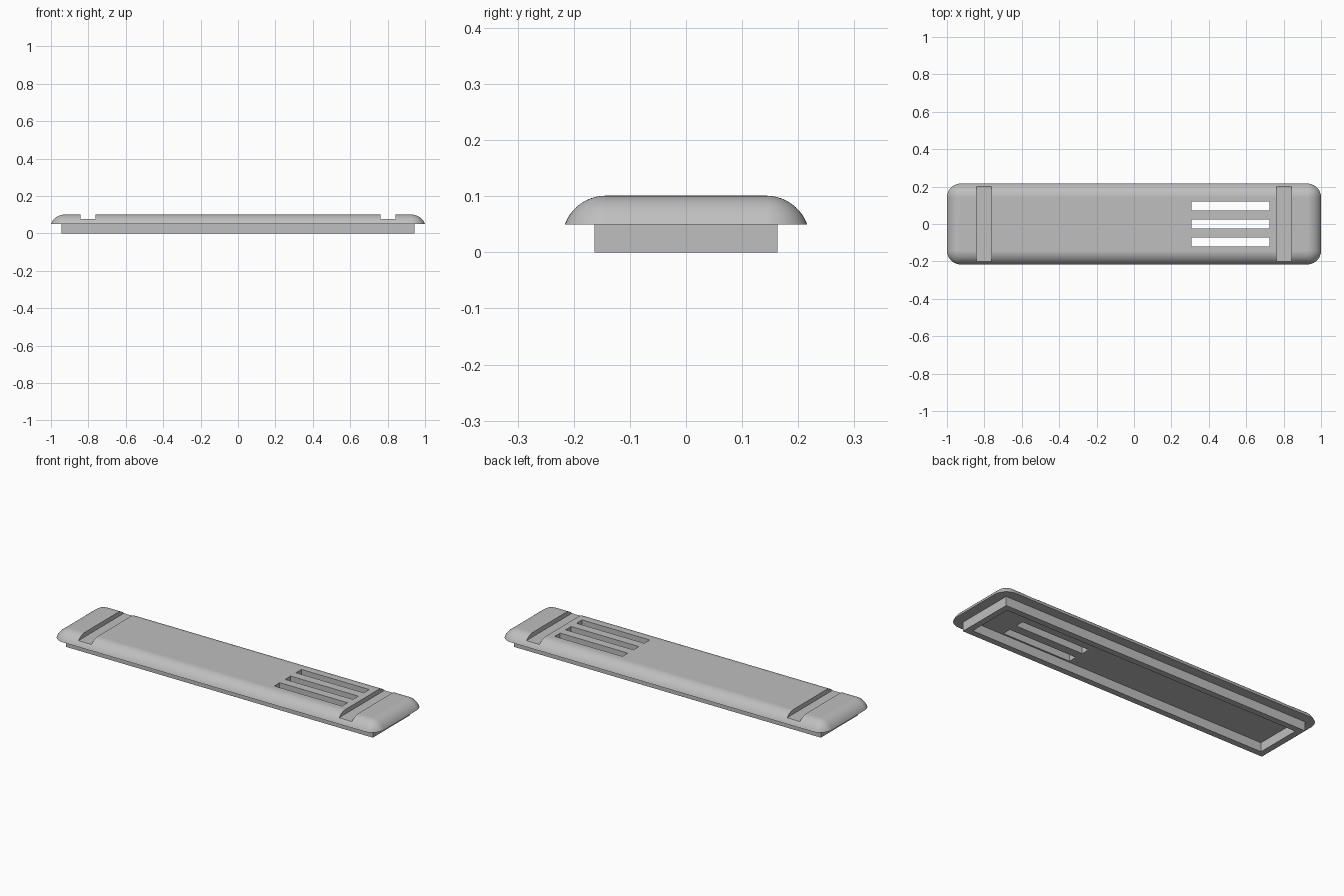
import bpy, bmesh
from math import sin, cos, pi, asin

if "Cube" in bpy.data.objects:
    bpy.data.objects.remove(bpy.data.objects["Cube"], do_unlink=True)

grey = bpy.data.materials.new("light grey plastic")
grey.use_nodes = True
GREY = (0.52, 0.52, 0.52, 1)
grey.diffuse_color = GREY
grey.node_tree.nodes["Principled BSDF"].inputs["Base Color"].default_value = GREY

HALF_X, HALF_Y = 1.0, 0.216      # lid footprint
SEAM, TOP = 0.05, 0.101          # lid underside and top
FILLET = 0.078                   # rounding radius of the lid edge


def make_object(name, bm):
    bmesh.ops.recalc_face_normals(bm, faces=bm.faces)
    mesh = bpy.data.meshes.new(name)
    bm.to_mesh(mesh)
    bm.free()
    mesh.materials.append(grey)
    obj = bpy.data.objects.new(name, mesh)
    bpy.context.collection.objects.link(obj)
    return obj


def box(name, x0, x1, y0, y1, z0, z1):
    bm = bmesh.new()
    bmesh.ops.create_cube(bm, size=1)
    for v in bm.verts:
        v.co.x = x1 if v.co.x > 0 else x0
        v.co.y = y1 if v.co.y > 0 else y0
        v.co.z = z1 if v.co.z > 0 else z0
    return make_object(name, bm)


def activate(obj):
    bpy.ops.object.select_all(action='DESELECT')
    obj.select_set(True)
    bpy.context.view_layer.objects.active = obj


def cut(obj, cutter):
    mod = obj.modifiers.new("cut", 'BOOLEAN')
    mod.operation, mod.solver, mod.object = 'DIFFERENCE', 'EXACT', cutter
    activate(obj)
    bpy.ops.object.modifier_apply(modifier=mod.name)
    bpy.data.objects.remove(cutter, do_unlink=True)


def rounded_lid(name, arc_steps=10, corner_steps=10):
    """Stack of rounded rectangles whose corner radius shrinks to nothing at the top."""
    bm = bmesh.new()
    end = asin((FILLET - (TOP - SEAM)) / FILLET)
    reach = FILLET * cos(end)
    core_x, core_y = HALF_X - reach, HALF_Y - reach
    rings = []
    for i in range(arc_steps + 1):
        a = end + (pi / 2 - end) * i / arc_steps
        r, z = FILLET * cos(a), TOP - FILLET + FILLET * sin(a)
        ring = []
        for q, (sx, sy) in enumerate([(1, 1), (-1, 1), (-1, -1), (1, -1)]):
            for k in range(corner_steps + 1):
                t = (q + k / corner_steps) * pi / 2
                ring.append(bm.verts.new((sx * core_x + r * cos(t), sy * core_y + r * sin(t), z)))
        rings.append(ring)
    for low, high in zip(rings, rings[1:]):
        for j in range(len(low)):
            k = (j + 1) % len(low)
            bm.faces.new((low[j], low[k], high[k], high[j]))
    bm.faces.new(rings[0][::-1])
    bm.faces.new(rings[-1])
    bmesh.ops.remove_doubles(bm, verts=bm.verts, dist=1e-5)
    return make_object(name, bm)


# Lid with a strap groove across each end
lid = rounded_lid("lid")
for side in (-1, 1):
    xs = sorted((side * 0.762, side * 0.842))
    cut(lid, box("groove_cutter", *xs, -0.5, 0.5, 0.076, 0.2))

# Three vent slots through the lid
for y in (-0.096, 0, 0.096):
    cut(lid, box("slot_cutter", 0.307, 0.724, y - 0.024, y + 0.024, -0.1, 0.2))

activate(lid)
bpy.ops.object.shade_smooth_by_angle(angle=pi / 6)
weighted = lid.modifiers.new("even shading", 'WEIGHTED_NORMAL')
weighted.keep_sharp = True

# Open rectangular rim that plugs in below the lid
RIM_X, RIM_Y, WALL = 0.944, 0.163, 0.034
bm = bmesh.new()
corners = [(-1, -1), (1, -1), (1, 1), (-1, 1)]
loops = [[bm.verts.new((sx * (RIM_X - inset), sy * (RIM_Y - inset), z)) for sx, sy in corners]
         for inset, z in ((0, SEAM), (0, 0), (WALL, 0), (WALL, SEAM))]
for a, b in zip(loops, loops[1:] + loops[:1]):
    for j in range(4):
        k = (j + 1) % 4
        bm.faces.new((a[j], a[k], b[k], b[j]))
make_object("rim", bm)
